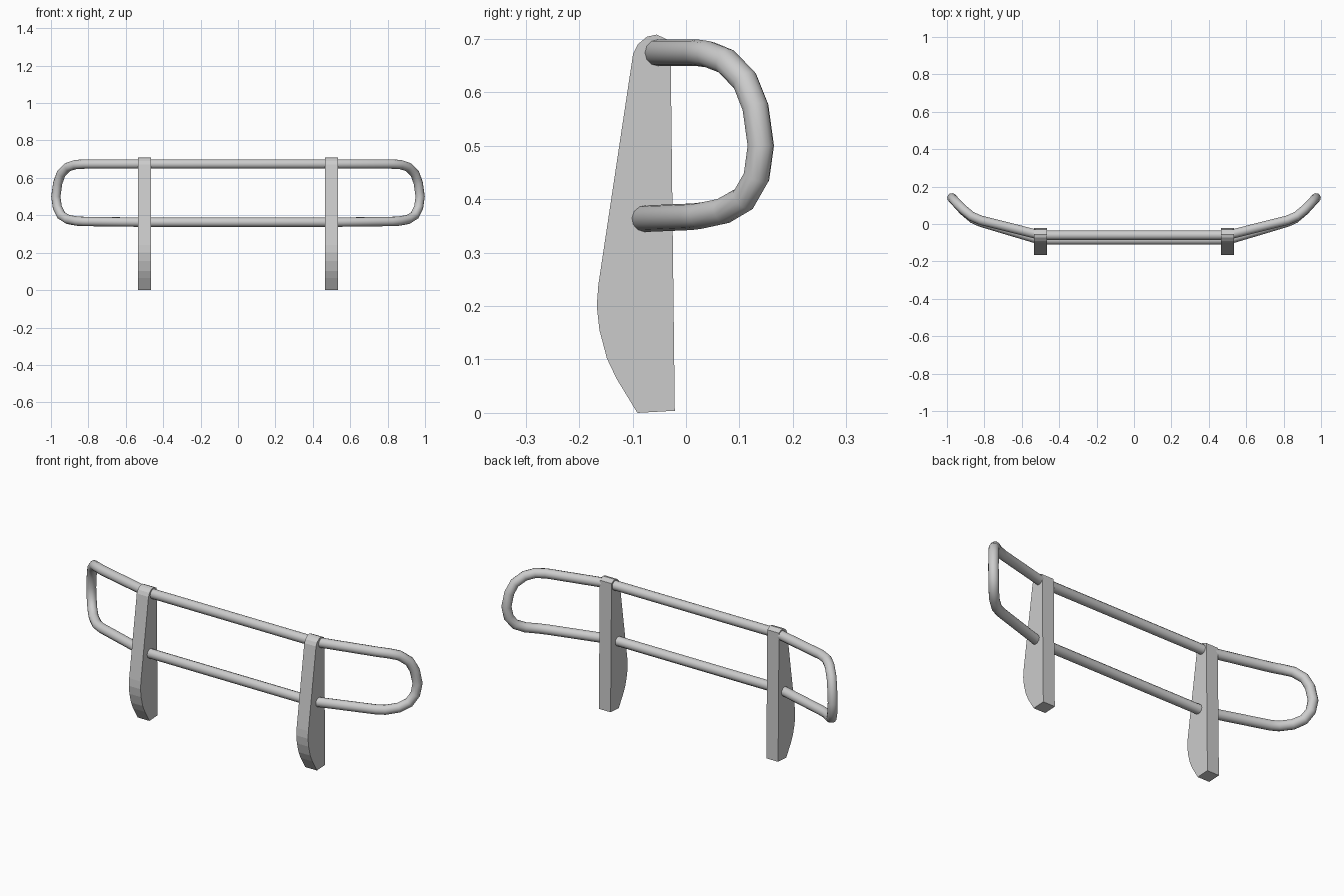
import bpy, bmesh

if "Cube" in bpy.data.objects:
    bpy.data.objects.remove(bpy.data.objects["Cube"])

R = 0.025  # tube radius


def make_bracket(name, x, width=0.07):
    # side profile (y, z) extruded along x
    profile = [(-0.091, 0), (-0.021, 0.004), (-0.029, 0.695), (-0.042, 0.702),
               (-0.055, 0.708), (-0.073, 0.704), (-0.09, 0.69), (-0.099, 0.672),
               (-0.164, 0.24), (-0.167, 0.2), (-0.162, 0.155), (-0.148, 0.102),
               (-0.13, 0.064)]
    bm = bmesh.new()
    face = bm.faces.new([bm.verts.new((x - width / 2, y, z)) for y, z in profile])
    ext = bmesh.ops.extrude_face_region(bm, geom=[face])
    moved = [v for v in ext["geom"] if isinstance(v, bmesh.types.BMVert)]
    bmesh.ops.translate(bm, verts=moved, vec=(width, 0, 0))
    bmesh.ops.recalc_face_normals(bm, faces=bm.faces)
    mesh = bpy.data.meshes.new(name)
    bm.to_mesh(mesh)
    bm.free()
    bpy.context.collection.objects.link(bpy.data.objects.new(name, mesh))


def make_tube_loop(name, points):
    # closed round tube swept along a polyline
    curve = bpy.data.curves.new(name, "CURVE")
    curve.dimensions = "3D"
    curve.bevel_depth = R
    curve.bevel_resolution = 4
    spline = curve.splines.new("POLY")
    spline.points.add(len(points) - 1)
    for p, co in zip(spline.points, points):
        p.co = (*co, 1)
    spline.use_cyclic_u = True
    obj = bpy.data.objects.new(name, curve)
    bpy.context.collection.objects.link(obj)
    bpy.ops.object.select_all(action="DESELECT")
    bpy.context.view_layer.objects.active = obj
    obj.select_set(True)
    bpy.ops.object.convert(target="MESH")
    bpy.ops.object.shade_smooth_by_angle(angle=0.7)


# right half of the bar path, top to bottom, mirrored for the left
right = [(0.5, -0.06, 0.674), (0.82, 0.02, 0.674), (0.87, 0.042, 0.671),
         (0.91, 0.075, 0.658), (0.946, 0.11, 0.622), (0.964, 0.13, 0.572),
         (0.974, 0.14, 0.5), (0.966, 0.132, 0.442), (0.945, 0.108, 0.4),
         (0.91, 0.07, 0.378), (0.86, 0.028, 0.369), (0.82, 0.01, 0.367),
         (0.5, -0.086, 0.363)]
left = [(-x, y, z) for x, y, z in reversed(right)]
make_tube_loop("guard_bar", right + left)

# upright mounting brackets
for side, x in (("left", -0.5), ("right", 0.5)):
    make_bracket("bracket_" + side, x)
